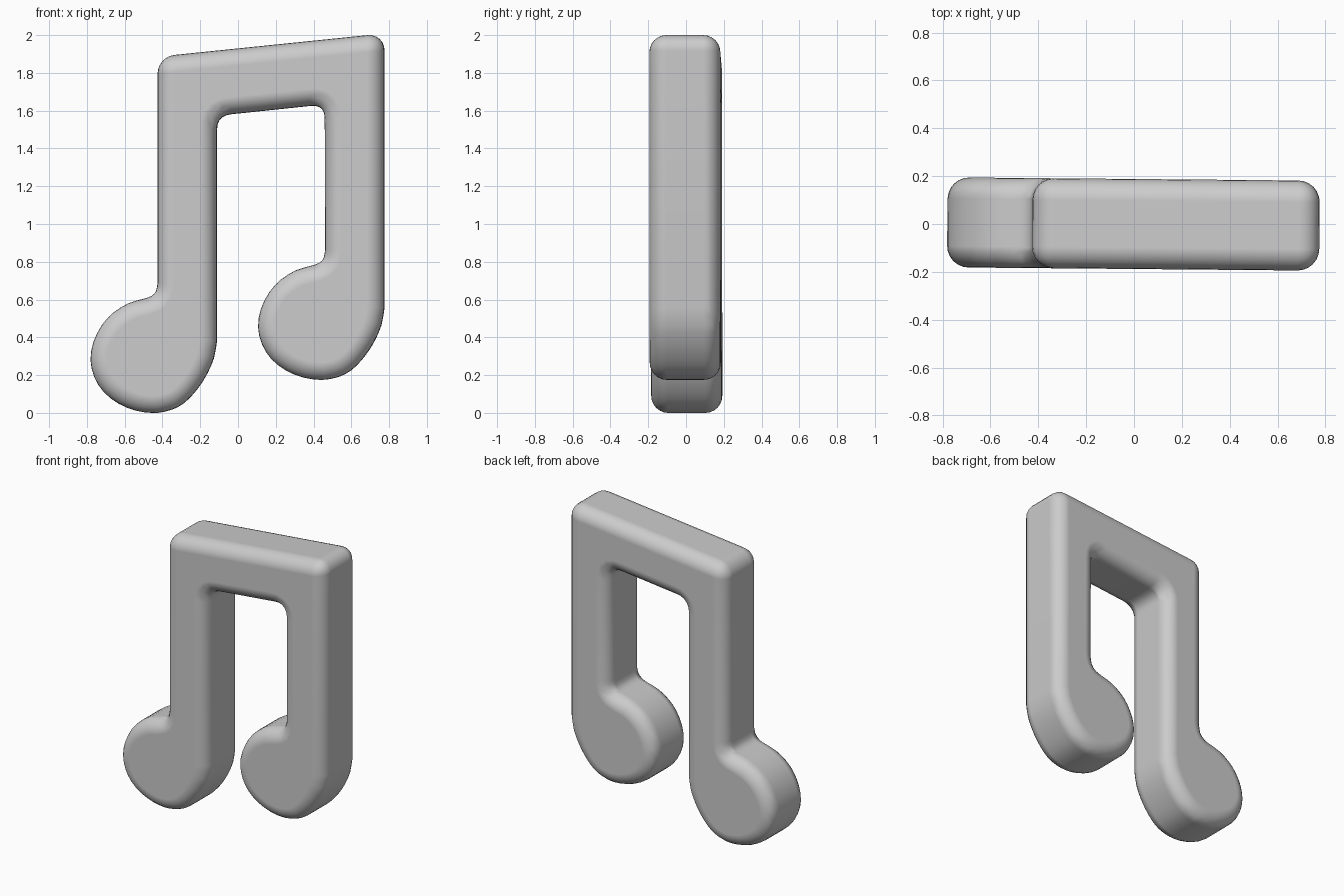
import bpy, bmesh
from mathutils import Vector

if "Cube" in bpy.data.objects:
    bpy.data.objects.remove(bpy.data.objects["Cube"])

HALF_DEPTH = 0.188
TILT = -0.009  # very slight turn about z

# Note head outline, from the outer stem edge round to the inner stem edge
HEAD = [(-0.112, 0.38), (-0.128, 0.29), (-0.162, 0.21), (-0.205, 0.14),
        (-0.26, 0.075), (-0.32, 0.03), (-0.39, 0.006), (-0.455, 0.0),
        (-0.54, 0.012), (-0.63, 0.048), (-0.71, 0.11), (-0.76, 0.19),
        (-0.78, 0.28), (-0.765, 0.375), (-0.72, 0.465), (-0.66, 0.53),
        (-0.58, 0.58), (-0.50, 0.604), (-0.457, 0.619), (-0.433, 0.645),
        (-0.425, 0.69)]


def smooth(points):
    """Catmull-Rom midpoints between the given points."""
    p = [Vector(q) for q in points]
    out = [p[0]]
    for i in range(len(p) - 1):
        a, d = p[max(i - 1, 0)], p[min(i + 2, len(p) - 1)]
        out += [(9 * (p[i] + p[i + 1]) - a - d) / 16, p[i + 1]]
    return out


def head(dx, dz):
    return [q + Vector((dx, dz)) for q in smooth(HEAD)]


def fillet(a, corner, b, r, steps=5):
    """Rounded inside corner."""
    c = Vector(corner)
    s = c + (Vector(a) - c).normalized() * r
    e = c + (Vector(b) - c).normalized() * r
    return [s * (1 - t) ** 2 + c * 2 * t * (1 - t) + e * t * t
            for t in (i / steps for i in range(steps + 1))]


# Whole outline, clockwise seen from the front
inner_r, inner_l = (0.46, 1.633), (-0.112, 1.573)
outline = [Vector((-0.425, 1.886)), Vector((0.775, 2.009))]
outline += head(0.887, 0.175)
outline += fillet((0.46, 1.0), inner_r, inner_l, 0.075)
outline += fillet(inner_r, inner_l, (-0.112, 1.0), 0.075)
outline += head(0, 0)

# Solid slab from the outline
bm = bmesh.new()
face = bm.faces.new([bm.verts.new((p.x, -HALF_DEPTH, p.y)) for p in outline])
ext = bmesh.ops.extrude_face_region(bm, geom=[face])
bmesh.ops.translate(bm, vec=(0, 2 * HALF_DEPTH, 0),
                    verts=[g for g in ext["geom"] if isinstance(g, bmesh.types.BMVert)])
bmesh.ops.recalc_face_normals(bm, faces=bm.faces)
mesh = bpy.data.meshes.new("music_note")
bm.to_mesh(mesh)
bm.free()
note = bpy.data.objects.new("music_note", mesh)
bpy.context.collection.objects.link(note)
note.rotation_euler.z = TILT

# Soft rounded rims and beam corners
bev = note.modifiers.new("rounding", 'BEVEL')
bev.width = 0.09
bev.segments = 6
bev.limit_method = 'ANGLE'
bev.angle_limit = 0.8
bev.use_clamp_overlap = False
bev.harden_normals = True
mesh.shade_smooth()
